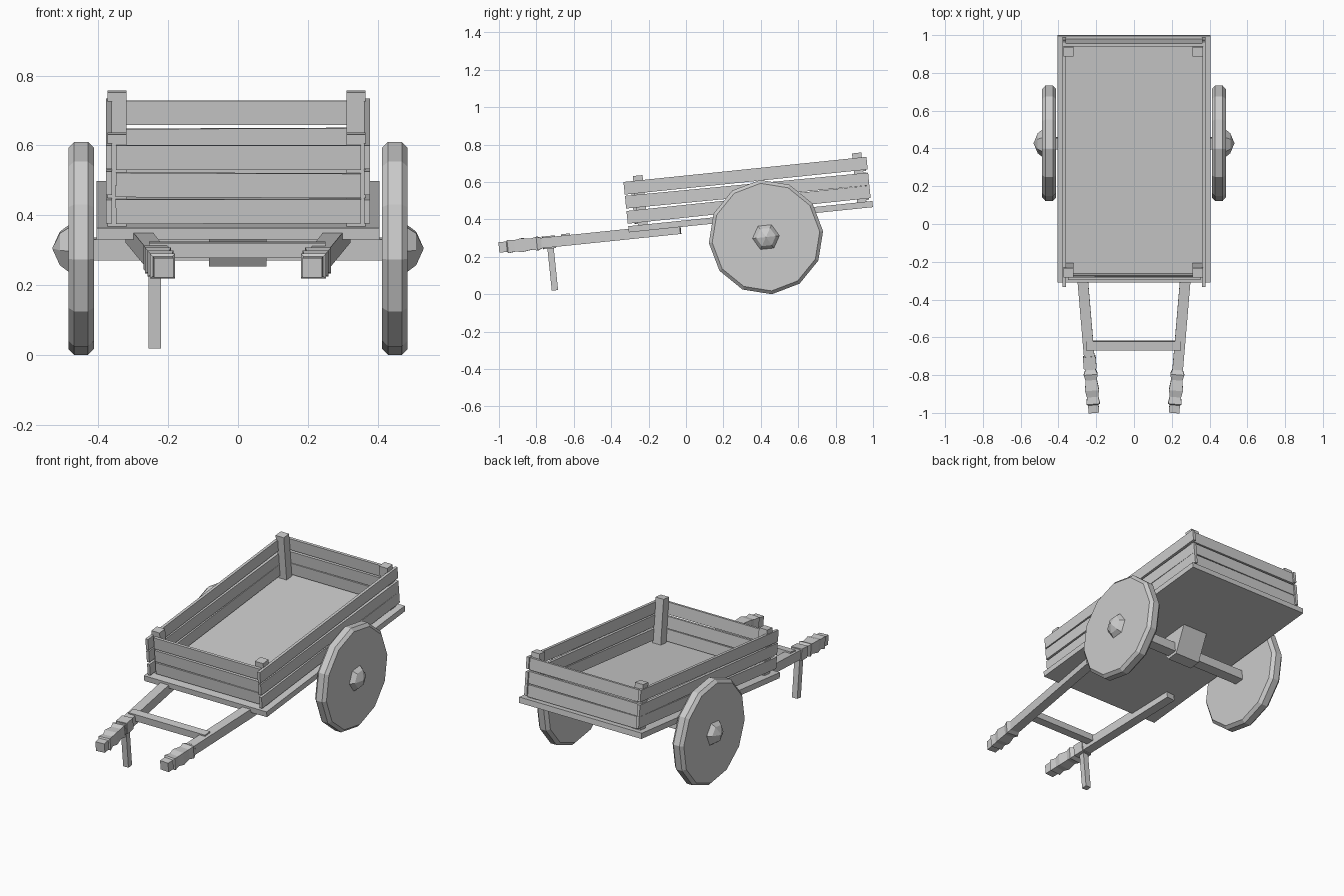
import bpy, bmesh, math
from mathutils import Matrix, Vector

if "Cube" in bpy.data.objects:
    bpy.data.objects.remove(bpy.data.objects["Cube"])

# The whole cart is built level, then tipped back about the x axis
TILT = Matrix.Rotation(math.radians(5.9), 4, 'X')


def finish(name, bm, local=Matrix.Identity(4)):
    bmesh.ops.transform(bm, matrix=TILT @ local, verts=bm.verts)
    bmesh.ops.recalc_face_normals(bm, faces=bm.faces)
    me = bpy.data.meshes.new(name)
    bm.to_mesh(me)
    bm.free()
    ob = bpy.data.objects.new(name, me)
    bpy.context.collection.objects.link(ob)
    return ob


def box(name, x, y, z, turn=None):
    """Box from (min, max) ranges, optionally turned about its centre."""
    bm = bmesh.new()
    bmesh.ops.create_cube(bm, size=1)
    size = Vector((x[1] - x[0], y[1] - y[0], z[1] - z[0], 1))
    centre = Vector((sum(x) / 2, sum(y) / 2, sum(z) / 2))
    local = Matrix.Translation(centre)
    if turn:
        local = local @ Matrix.Rotation(turn[0], 4, turn[1])
    return finish(name, bm, local @ Matrix.Diagonal(size))


def rings(name, profile, sides, local, start=0.0):
    """Sweep (distance, radius) pairs along local z with a polygon section."""
    bm = bmesh.new()
    loops = []
    for d, r in profile:
        loops.append([bm.verts.new((r * math.cos(start + 2 * math.pi * i / sides),
                                    r * math.sin(start + 2 * math.pi * i / sides), d))
                      for i in range(sides)])
    for a, b in zip(loops, loops[1:]):
        for i in range(sides):
            j = (i + 1) % sides
            bm.faces.new((a[i], a[j], b[j], b[i]))
    bm.faces.new(loops[0])
    bm.faces.new(loops[-1])
    bmesh.ops.remove_doubles(bm, verts=bm.verts, dist=1e-5)
    return finish(name, bm, local)


# Bed floor
box("bed_floor", (-.405, .405), (-.27, 1.042), (.36, .393))

# Plank walls: (low, high, slight tilt) for the three rows
rows = [(.408, .476, .002), (.483, .551, -.008), (.563, .631, 0)]
for i, (lo, hi, t) in enumerate(rows):
    for s, side in ((-1, "left"), (1, "right")):
        x = sorted((s * .361, s * .378))
        box(f"{side}_plank_{i}", x, (-.271, 1.035), (lo, hi), (t, 'X'))
    box(f"front_plank_{i}", (-.35, .352), (-.234, -.218), (lo - .006, hi - .004), (-t / 2, 'Y'))
    box(f"back_plank_{i}", (-.362, .362), (1.01, 1.026), (lo - .006, hi - .004), (t / 2, 'Y'))

# Corner posts
for x in ((-.373, -.319), (.311, .365)):
    box("front_post", x, (-.218, -.166), (.39, .657))
    box("back_post", x, (.96, 1.01), (.39, .657))

# Axle and its wedge-shaped bearing block
WY, WZ = .4566, .2594
box("axle", (-.43, .43), (WY - .03, WY + .03), (WZ - .031, WZ + .029))
bm = bmesh.new()
section = [(-.035, .211), (.035, .211), (.12, .362), (-.12, .362)]
face = bm.faces.new([bm.verts.new((-.083, WY + y, z)) for y, z in section])
ext = bmesh.ops.extrude_face_region(bm, geom=[face])
bmesh.ops.translate(bm, vec=(.165, 0, 0),
                    verts=[v for v in ext["geom"] if isinstance(v, bmesh.types.BMVert)])
finish("axle_block", bm)

# Wheels and hubs, swept outwards along x
wheel = [(.412, .289), (.430, .307), (.469, .307), (.486, .289)]
hub = [(.43, .072), (.484, .074), (.510, .053), (.532, 0)]
for s, side in ((-1, "left"), (1, "right")):
    out = Matrix.Translation((0, WY, WZ)) @ Matrix.Rotation(s * math.pi / 2, 4, 'Y')
    rings(f"{side}_wheel", wheel, 12, out)
    # polygon corner points fore and aft
    rings(f"{side}_hub", hub, 6, out, math.pi / 2)

# Converging shafts with turned square grips
grip = [(0, .028), (.042, .028), (.048, .036), (.085, .030), (.12, .037),
        (.175, .030), (.205, .037), (.225, .029), (.235, .026)]
Q = math.sqrt(2)
for s, side in ((-1, "left"), (1, "right")):
    tip, end = Vector((s * .212, -.967, .351)), Vector((s * .294, .006, .351))
    along = end - tip
    frame = (Matrix.Translation(tip)
             @ Matrix.Rotation(-math.atan2(along.x, along.y), 4, 'Z')
             @ Matrix.Rotation(-math.pi / 2, 4, 'X'))
    rings(f"{side}_grip", [(d, r * Q) for d, r in grip], 4, frame, math.pi / 4)
    rings(f"{side}_shaft", [(.23, .028 * Q), (along.length, .028 * Q)], 4, frame, math.pi / 4)
    if s < 0:
        # collar that carries the prop leg
        rings("leg_collar", [(.235, .034 * Q), (.30, .034 * Q)], 4, frame, math.pi / 4)

# Cross bar and single prop leg
box("cross_bar", (-.255, .25), (-.632, -.585), (.345, .387))
box("prop_leg", (-.256, -.221), (-.712, -.678), (.092, .34))
